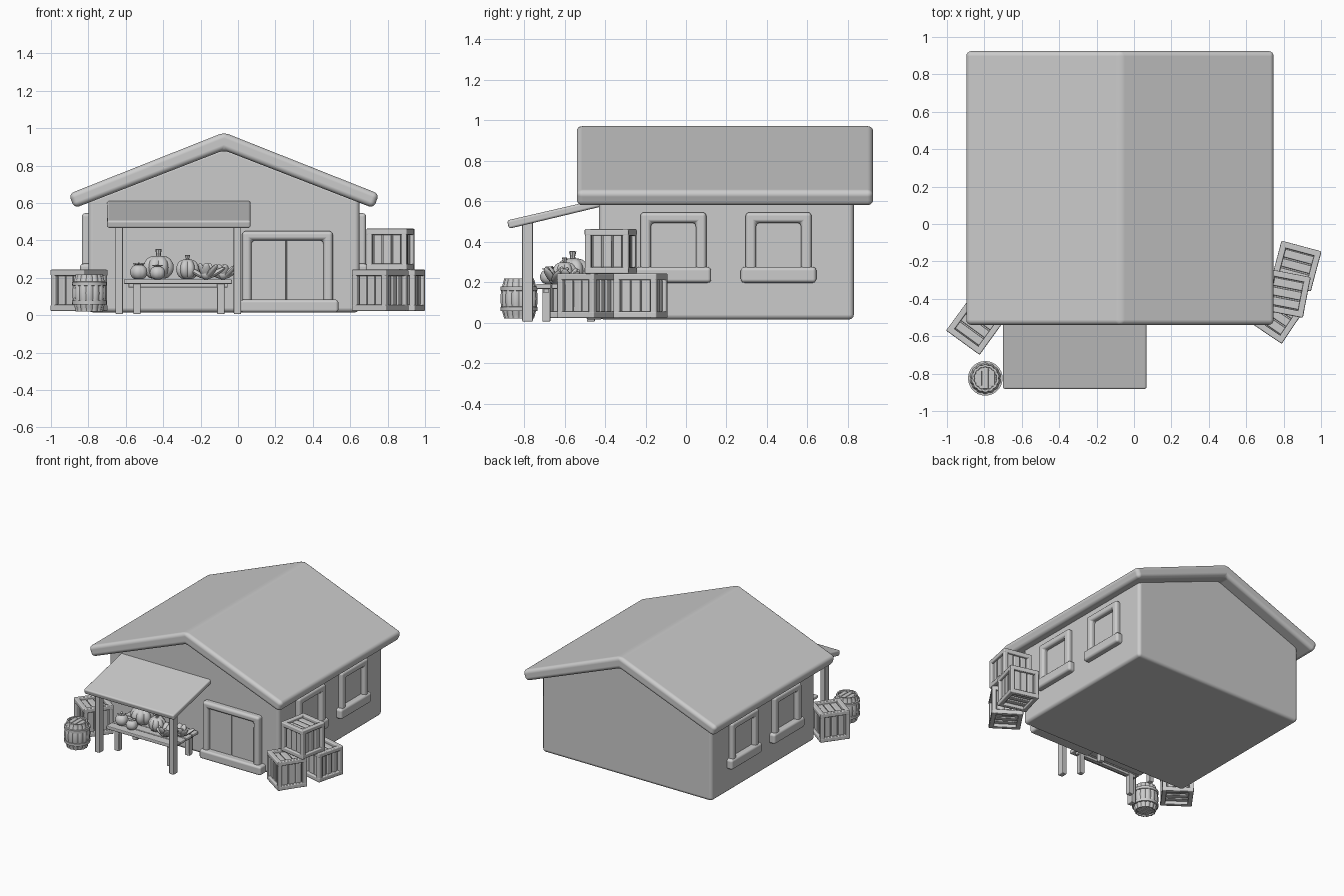
import bpy, bmesh, math
from mathutils import Matrix, Vector, Euler

if "Cube" in bpy.data.objects:
    bpy.data.objects.remove(bpy.data.objects["Cube"])


def finish(name, bm, bevel=0, segs=3, loc=(0, 0, 0), rot=(0, 0, 0)):
    bmesh.ops.recalc_face_normals(bm, faces=bm.faces)
    me = bpy.data.meshes.new(name)
    bm.to_mesh(me)
    bm.free()
    ob = bpy.data.objects.new(name, me)
    bpy.context.collection.objects.link(ob)
    ob.location, ob.rotation_euler = loc, rot
    if bevel:
        me.polygons.foreach_set("use_smooth", [True] * len(me.polygons))
        m = ob.modifiers.new("round", 'BEVEL')
        m.width, m.segments, m.harden_normals = bevel, segs, True
    else:
        bpy.ops.object.select_all(action='DESELECT')
        ob.select_set(True)
        bpy.context.view_layer.objects.active = ob
        bpy.ops.object.shade_smooth_by_angle(angle=math.radians(40))
    return ob


def add_box(bm, c, s):
    bmesh.ops.create_cube(bm, size=1, matrix=Matrix.Translation(c) @ Matrix.Diagonal((*s, 1)))


def box(name, lo, hi, bevel=0.01, segs=2):
    lo, hi = Vector(lo), Vector(hi)
    bm = bmesh.new()
    add_box(bm, (lo + hi) / 2, hi - lo)
    return finish(name, bm, bevel, segs)


def prism(name, pts, axis, d0, d1, bevel, segs=3):
    """Extrude a (horizontal, z) outline along x or y."""
    bm = bmesh.new()
    put = (lambda u, z, d: (d, u, z)) if axis == 'x' else (lambda u, z, d: (u, d, z))
    a = [bm.verts.new(put(u, z, d0)) for u, z in pts]
    b = [bm.verts.new(put(u, z, d1)) for u, z in pts]
    bm.faces.new(a)
    bm.faces.new(b)
    for i in range(len(pts)):
        j = (i + 1) % len(pts)
        bm.faces.new((a[i], a[j], b[j], b[i]))
    return finish(name, bm, bevel, segs)


def lathe(name, prof, loc, segs=32, lobes=0, depth=0.0, rot=(0, 0, 0)):
    """Turn an (r, z) profile, optionally with grooved lobes."""
    bm = bmesh.new()
    rings = []
    for r, z in prof:
        ring = []
        for i in range(segs):
            a = 2 * math.pi * i / segs
            k = 1 - depth * (1 - abs(math.sin(lobes * a / 2))) if lobes else 1
            ring.append(bm.verts.new((r * k * math.cos(a), r * k * math.sin(a), z)))
        rings.append(ring)
    for p, q in zip(rings, rings[1:]):
        for i in range(segs):
            j = (i + 1) % segs
            bm.faces.new((p[i], p[j], q[j], q[i]))
    bm.faces.new(rings[0])
    bm.faces.new(rings[-1])
    return finish(name, bm, loc=loc, rot=rot)


def arch(u0, u1, z0, z1, t):
    return [(u0, z0), (u0, z1), (u1, z1), (u1, z0), (u1 - t, z0), (u1 - t, z1 - t), (u0 + t, z1 - t), (u0 + t, z0)]


# House body with gable, and thick folded roof
CX = -0.075
prism("house_walls", [(-0.80, 0.015), (0.65, 0.015), (0.65, 0.62), (CX, 0.90), (-0.80, 0.62)], 'y', -0.43, 0.83, 0.025)
prism("roof", [(-0.905, 0.648), (CX, 0.977), (0.755, 0.648), (0.725, 0.572), (CX, 0.882), (-0.875, 0.572)],
      'y', -0.54, 0.925, 0.028, 4)

# Side windows, the same on both walls
for side, wall in (("right", 0.65), ("left", -0.80)):
    d = 1 if side == "right" else -1
    for n, y in enumerate((-0.0625, 0.4575)):
        prism(f"{side}_window_frame_{n}", arch(y - 0.163, y + 0.163, 0.25, 0.545, 0.052), 'x',
              wall - 0.02 * d, wall + 0.035 * d, 0.018)
        xs = sorted((wall - 0.02 * d, wall + 0.045 * d))
        box(f"{side}_window_sill_{n}", (xs[0], y - 0.187, 0.197), (xs[1], y + 0.187, 0.275), 0.018, 3)

# Double door, frame and step
prism("door_frame", arch(0.022, 0.507, 0.05, 0.45, 0.05), 'y', -0.475, -0.41, 0.02)
box("door_leaf_left", (0.065, -0.445, 0.06), (0.256, -0.41, 0.41), 0.004)
box("door_leaf_right", (0.259, -0.445, 0.06), (0.465, -0.41, 0.41), 0.004)
box("door_step", (0.012, -0.495, 0.015), (0.537, -0.41, 0.083), 0.016, 3)

# Awning on two posts
prism("awning", [(-0.885, 0.505), (-0.40, 0.617), (-0.40, 0.578), (-0.875, 0.464)], 'x', -0.70, 0.067, 0.012)
for n, x in (("left", -0.635), ("right", -0.003)):
    box(f"awning_post_{n}", (x - 0.02, -0.81, 0.005), (x + 0.02, -0.757, 0.50), 0.006)

# Market table
for i in range(4):
    y = -0.74 + i * 0.076
    box(f"table_plank_{i}", (-0.61, y, 0.167), (-0.032, y + 0.073, 0.192), 0.006)
for i, y in enumerate((-0.69, -0.47)):
    box(f"table_rail_{i}", (-0.585, y - 0.014, 0.148), (-0.055, y + 0.014, 0.17), 0.003)
    for x in (-0.54, -0.092):
        box("table_leg", (x - 0.02, y - 0.02, 0.005), (x + 0.02, y + 0.02, 0.17), 0.006)


# Slatted crates
def crate(name, x, y, z, angle):
    bm = bmesh.new()
    S, t = 0.222, 0.034
    h = (S - t) / 2
    add_box(bm, (0, 0, 0), (0.165,) * 3)
    for ax in range(3):
        u, v = (ax + 1) % 3, (ax + 2) % 3
        for a in (-h, h):
            for b in (-h, h):
                c, s = [0, 0, 0], [t - 0.001 * ax] * 3
                c[u], c[v], s[ax] = a, b, S - 0.002 * ax
                add_box(bm, c, s)
        for sign in (-1, 1):
            across = 1 if ax == 2 else (1 - ax)
            for k in (-1, 0, 1):
                c, s = [0, 0, 0], [0.165] * 3
                c[ax], s[ax] = sign * 0.086, 0.016
                c[across], s[across] = k * 0.051, 0.044
                add_box(bm, c, s)
    finish(name, bm, 0.007, 2, (x, y, z), (0, 0, math.radians(angle)))


crate("crate_right_front", 0.76, -0.487, 0.133, -34)
crate("crate_right_back", 0.867, -0.225, 0.133, -15)
crate("crate_right_top", 0.815, -0.372, 0.352, -11)
crate("crate_left", -0.85, -0.545, 0.133, -36)

# Barrel: bulging staves, hoops and plank lid
BX, BY = -0.795, -0.825
prof = [(0.062, 0.03), (0.066, 0.02), (0.074, 0.02)]
prof += [(0.074 + 0.018 * math.sin(math.pi * i / 10), 0.022 + 0.192 * i / 10) for i in range(11)]
prof += [(0.074, 0.217), (0.062, 0.217), (0.06, 0.205)]
lathe("barrel_staves", prof, (BX, BY, 0), 112, 14, 0.07)
for i, z in enumerate((0.068, 0.168)):
    r = 0.074 + 0.018 * math.sin(math.pi * (z - 0.022) / 0.192)
    lathe(f"barrel_hoop_{i}", [(r - 0.01, z - 0.012), (r + 0.005, z - 0.01), (r + 0.006, z + 0.01), (r - 0.01, z + 0.012)],
          (BX, BY, 0))
for i, z in enumerate((0.204, 0.024)):
    for k in (-1, 0, 1):
        hy = 0.056 if k == 0 else 0.042
        x = BX + k * 0.035
        box("barrel_lid_plank", (x - 0.016, BY - hy, z), (x + 0.016, BY + hy, z + 0.007), 0.003)


# Ribbed pumpkins with stems, and tomatoes with leafy tops
def gourd(name, x, y, r, h, lobes, depth):
    n = 12
    pts = []
    for i in range(n + 1):
        a = math.pi * (i + 0.4) / (n + 0.8)
        rr = math.sin(a)
        dip = 0.16 * math.exp(-(rr / 0.3) ** 2)
        pts.append((r * rr ** 0.9, h / 2 * (1 - math.cos(a) * (1 - dip))))
    return lathe(name, pts, (x, y, 0.188), 64, lobes, depth)


for n, (x, y, r, h) in enumerate(((-0.425, -0.56, 0.086, 0.135), (-0.27, -0.60, 0.064, 0.115))):
    gourd(f"pumpkin_{n}", x, y, r, h, 8, 0.14)
    k = r / 0.086
    lathe(f"pumpkin_stem_{n}", [(0.018 * k, 0), (0.012 * k, 0.022 * k), (0.018 * k, 0.046 * k), (0.012 * k, 0.048 * k)],
          (x, y, 0.178 + h * 0.94), 8)


def leaf(name, base, length, width, tilt, turn, thick=0.014):
    """A flattened pointed ellipsoid growing upward from its base."""
    bm = bmesh.new()
    bmesh.ops.create_uvsphere(bm, u_segments=12, v_segments=8, radius=1,
                              matrix=Matrix.Translation((0, 0, length / 2)) @ Matrix.Diagonal((width, thick, length / 2, 1)))
    finish(name, bm, loc=base, rot=Euler((math.radians(tilt), 0, math.radians(turn))))


for n, (x, y, r) in enumerate(((-0.53, -0.66, 0.047), (-0.43, -0.68, 0.042))):
    gourd(f"tomato_{n}", x, y, r, r * 1.8, 5, 0.05)
    for k in range(5):
        leaf(f"tomato_{n}_leaf", (x, y, 0.188 + r * 1.72), r * 0.75, 0.009, 78, 72 * k, 0.004)
    lathe(f"tomato_{n}_stem", [(0.005, 0), (0.004, 0.014)], (x, y, 0.186 + r * 1.72), 6)

# Leafy greens on the right of the table
for n, (x, y, size) in enumerate(((-0.17, -0.65, 0.125), (-0.08, -0.58, 0.115))):
    for k in range(7):
        leaf(f"greens_{n}_leaf", (x, y, 0.195), size * (0.75 + 0.1 * (k % 3)), 0.024, 28 + 16 * (k % 3), 51 * k + 20 * n)
    bm = bmesh.new()
    bmesh.ops.create_uvsphere(bm, u_segments=16, v_segments=10, radius=0.03)
    finish(f"greens_{n}_heart", bm, loc=(x, y, 0.22))
